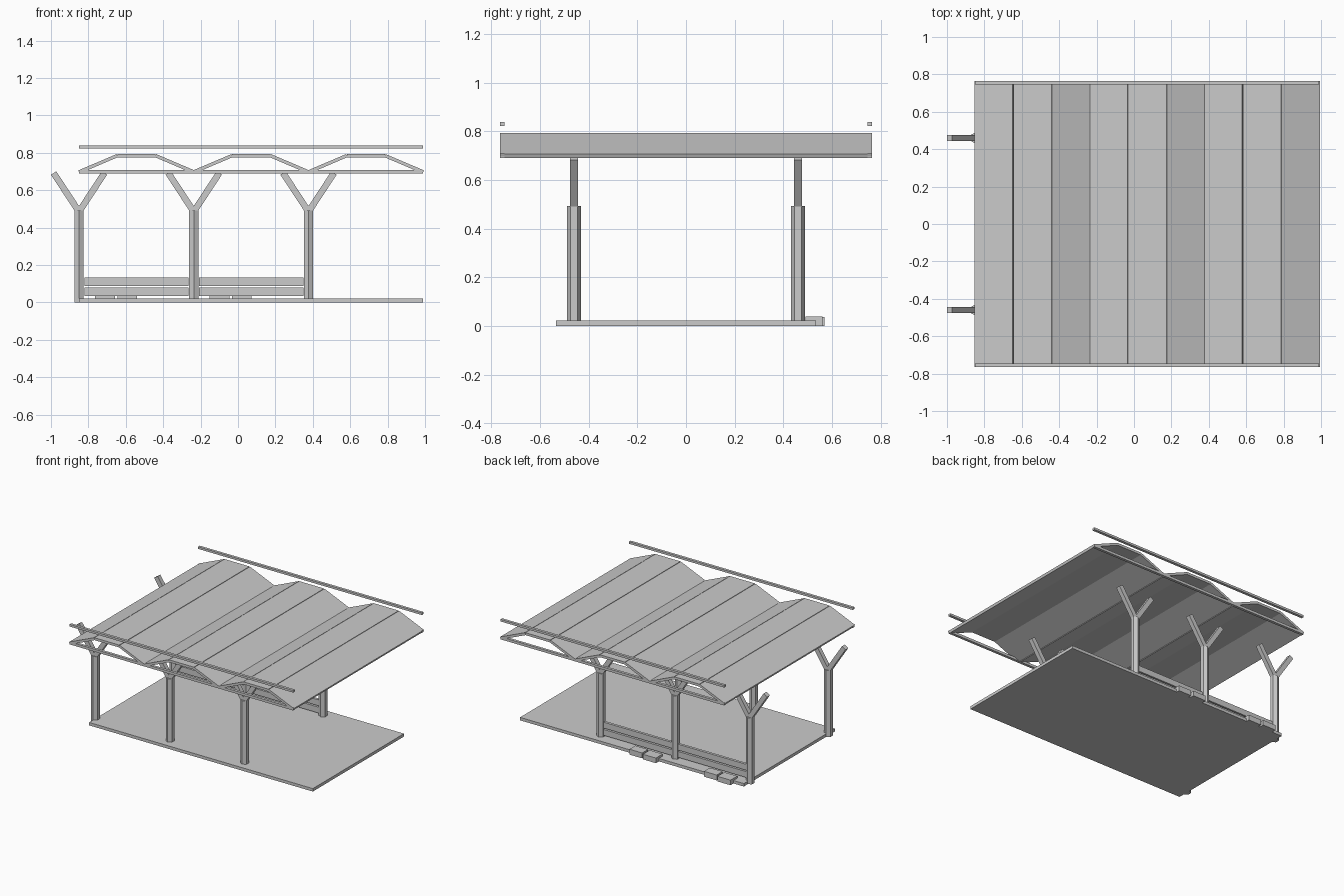
import bpy, math
from mathutils import Vector, Matrix

cube = bpy.data.objects.get("Cube")
if cube:
    bpy.data.objects.remove(cube)

grey = bpy.data.materials.new("plain_grey")
grey.use_nodes = True
colour = (0.6, 0.6, 0.6, 1)
grey.diffuse_color = colour
grey.node_tree.nodes["Principled BSDF"].inputs["Base Color"].default_value = colour


def finish(name):
    ob = bpy.context.object
    ob.name = name
    ob.data.materials.append(grey)
    return ob


def box(name, x, y, z):
    """Box from (low, high) ranges on each axis."""
    ranges = (x, y, z)
    bpy.ops.mesh.primitive_cube_add(size=1)
    ob = finish(name)
    ob.data.transform(Matrix.Diagonal([b - a for a, b in ranges] + [1]))
    ob.location = [(a + b) / 2 for a, b in ranges]
    return ob


def beam(name, start, end, thick, width):
    """Box along a line in the xz plane, width measured along y."""
    start, end = Vector(start), Vector(end)
    d = end - start
    bpy.ops.mesh.primitive_cube_add(size=1)
    ob = finish(name)
    ob.data.transform(Matrix.Diagonal((d.length, width, thick, 1)))
    ob.location = (start + end) / 2
    ob.rotation_euler.y = -math.atan2(d.z, d.x)
    return ob


LEFT, RIGHT, BAY = -0.85, 0.99, 0.6135
ROW = 0.46

# Floor slab
box("floor", (LEFT, RIGHT), (-0.535, 0.535), (0, 0.022))

# Hexagonal posts with forked branches
for side, row in (("front", -ROW), ("back", ROW)):
    for i in range(3):
        x = LEFT + i * BAY
        bpy.ops.mesh.primitive_cylinder_add(vertices=6, radius=0.029, depth=0.493,
                                            location=(x, row, 0.2465))
        finish(f"{side}_post_{i + 1}")
        for s in (-1, 1):
            beam(f"{side}_branch_{i + 1}", (x, row, 0.485),
                 (x + s * 0.136, row, 0.692), 0.034, 0.033)

# Folded roof: three bays of rise, flat and fall panels
step = BAY / 3
for i in range(3):
    x = LEFT + i * BAY
    heights = (0.698, 0.785, 0.785, 0.698)
    for j, part in enumerate(("rising", "flat", "falling")):
        beam(f"roof_{part}_panel_{i + 1}", (x + j * step, 0, heights[j]),
             (x + (j + 1) * step, 0, heights[j + 1]), 0.018, 1.53)

# Eave rails and raised rails along both long sides
for side, s in (("front", -1), ("back", 1)):
    y = sorted((s * 0.745, s * 0.765))
    box(f"{side}_eave_rail", (LEFT, RIGHT), y, (0.69, 0.709))
    box(f"{side}_raised_rail", (LEFT, RIGHT), y, (0.823, 0.839))

# Low boards between the back posts, and blocks outside them
for i in range(2):
    x = LEFT + i * BAY
    for z in (0.035, 0.089):
        box("back_board", (x + 0.028, x + BAY - 0.028), (ROW - 0.01, ROW + 0.01), (z, z + 0.044))
    box("block_long", (x + 0.085, x + 0.192), (0.49, 0.57), (0, 0.038))
    box("block_short", (x + 0.205, x + 0.31), (0.49, 0.56), (0, 0.04))
